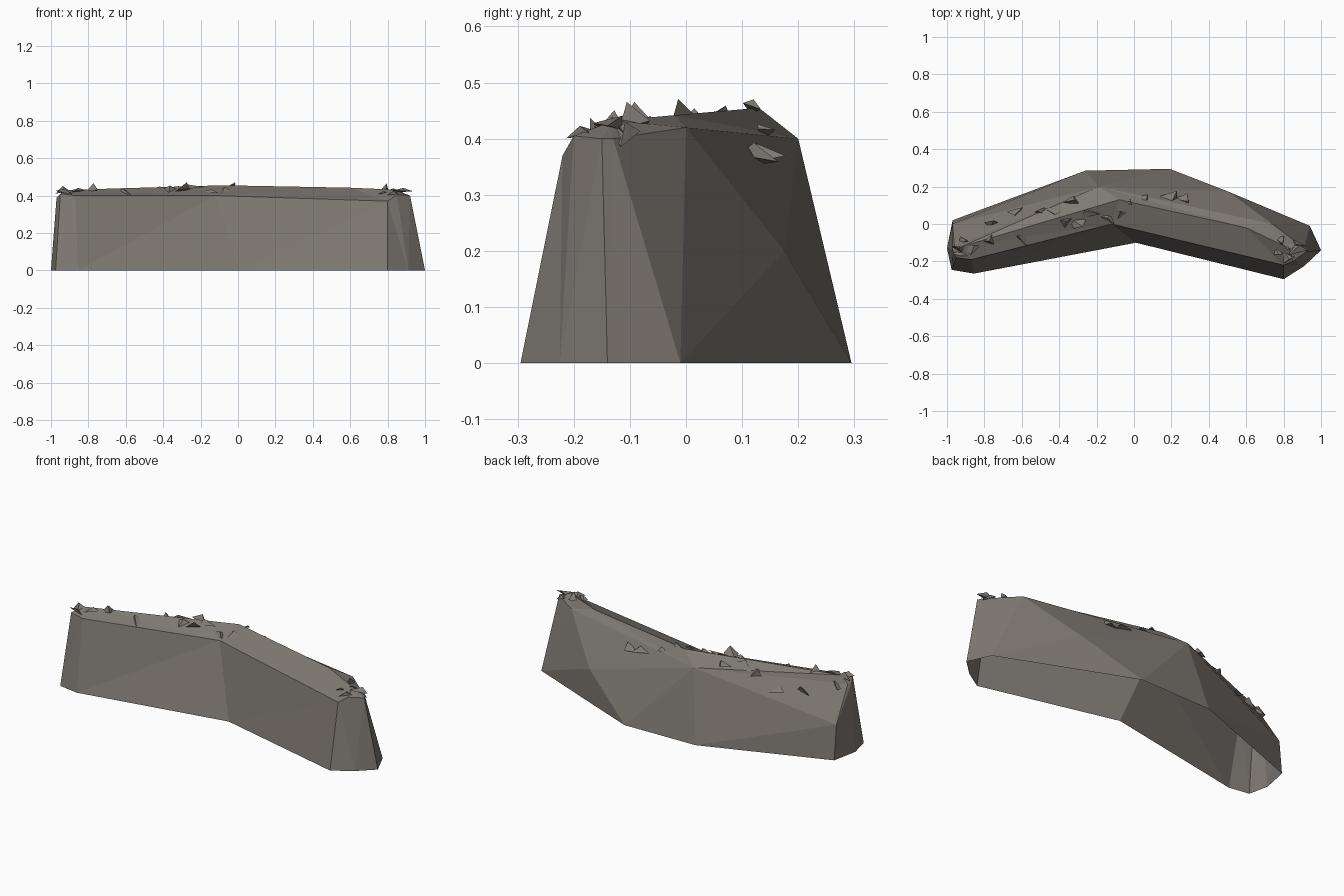
import bpy, bmesh, math, random
from mathutils import Vector
from mathutils.bvhtree import BVHTree

if "Cube" in bpy.data.objects:
    bpy.data.objects.remove(bpy.data.objects["Cube"])

random.seed(4)
stone = bpy.data.materials.new("warm grey stone")
stone.diffuse_color = (0.21, 0.19, 0.168, 1)
stone.use_nodes = True
stone.node_tree.nodes["Principled BSDF"].inputs["Base Color"].default_value = stone.diffuse_color


def make_object(name, bm):
    mesh = bpy.data.meshes.new(name)
    bm.to_mesh(mesh)
    mesh.materials.append(stone)
    obj = bpy.data.objects.new(name, mesh)
    bpy.context.collection.objects.link(obj)
    return obj


# Wall columns, counter-clockwise: foot (x, y), shoulder (x, y, z), nearest crest point
columns = [
    ((-.855, -.265), (-.87, -.19, .40), 0),
    ((.01, -.10), (-.12, 0, .40), 1),
    ((.80, -.295), (.80, -.22, .37), 3),
    ((.91, -.225), (.85, -.20, .405), 3),
    ((1.0, -.14), (.92, -.15, .40), 3),
    ((.94, -.01), (.91, -.13, .40), 3),
    ((.50, .17), (.74, 0, .42), 2),
    ((.19, .295), (-.19, .20, .40), 1),
    ((-.26, .285), (-.19, .20, .40), 1),
    ((-.97, .02), (-.96, -.12, .39), 0),
    ((-1.0, -.13), (-.97, -.14, .39), 0),
    ((-.975, -.245), (-.95, -.18, .41), 0),
]
bulges = {6: (.50, .175, .20), 9: (-.97, 0, .20)}
crest_points = [(-.92, -.12, .43), (-.08, .13, .455), (.60, -.02, .442), (.83, -.13, .432)]

bm = bmesh.new()
feet = [bm.verts.new((*f, 0)) for f, t, r in columns]
tops = [bm.verts.new(t) for f, t, r in columns]
mids = {i: bm.verts.new(p) for i, p in bulges.items()}
crest = [bm.verts.new(p) for p in crest_points]
n = len(columns)
for i in range(n):
    j = (i + 1) % n
    # side wall, open underneath
    side = [feet[i], feet[j]]
    if j in mids:
        side.append(mids[j])
    side += [tops[j], tops[i]]
    if i in mids:
        side.append(mids[i])
    bm.faces.new(side)
    # sloping cap up to the crest
    a, b = columns[j][2], columns[i][2]
    step = 1 if b >= a else -1
    bm.faces.new([tops[i], tops[j]] + [crest[k] for k in range(a, b + step, step)])
bmesh.ops.remove_doubles(bm, verts=bm.verts[:], dist=0.001)
bmesh.ops.triangulate(bm, faces=bm.faces[:])
surface = BVHTree.FromBMesh(bm)
make_object("curved_rock_wall", bm)
bm.free()

# Stone chips scattered over the crest: x, y, size
chips = [
    (-.93, -.16, .06), (-.87, -.13, .06), (-.91, -.09, .05), (-.78, -.08, .07),
    (-.93, -.13, .05), (-.76, .0, .06), (-.63, .06, .06), (-.60, -.09, .07),
    (-.50, .07, .06), (-.42, .08, .08), (-.34, .12, .07), (-.37, .0, .06),
    (-.30, .01, .08), (-.24, .05, .07), (-.14, .03, .06), (-.09, .05, .07),
    (-.03, .12, .04), (.05, .14, .05), (.20, .14, .08), (.27, .13, .06),
    (.78, -.09, .06), (.84, -.11, .06), (.87, -.14, .07), (.82, -.18, .06),
    (.88, -.11, .05), (.78, -.15, .04),
]
bm = bmesh.new()
for x, y, size in chips:
    hit = surface.ray_cast(Vector((x, y, 1)), Vector((0, 0, -1)))[0]
    base = hit if hit else Vector((x, y, .37))
    turn = random.uniform(0, math.tau)
    ring = []
    for k in range(3):
        a = turn + k * math.tau / 3 + random.uniform(-.5, .5)
        r = size * random.uniform(.55, 1.0)
        ring.append(bm.verts.new(base + Vector((r * math.cos(a), .7 * r * math.sin(a),
                                                random.uniform(-.02, .012)))))
    tip = bm.verts.new(base + Vector((random.uniform(-.4, .4) * size,
                                      random.uniform(-.4, .4) * size,
                                      size * random.uniform(.3, .6))))
    bm.faces.new(ring[::-1])
    for k in range(3):
        bm.faces.new((ring[k], ring[(k + 1) % 3], tip))
bmesh.ops.recalc_face_normals(bm, faces=bm.faces[:])
make_object("stone_chips", bm)
bm.free()
